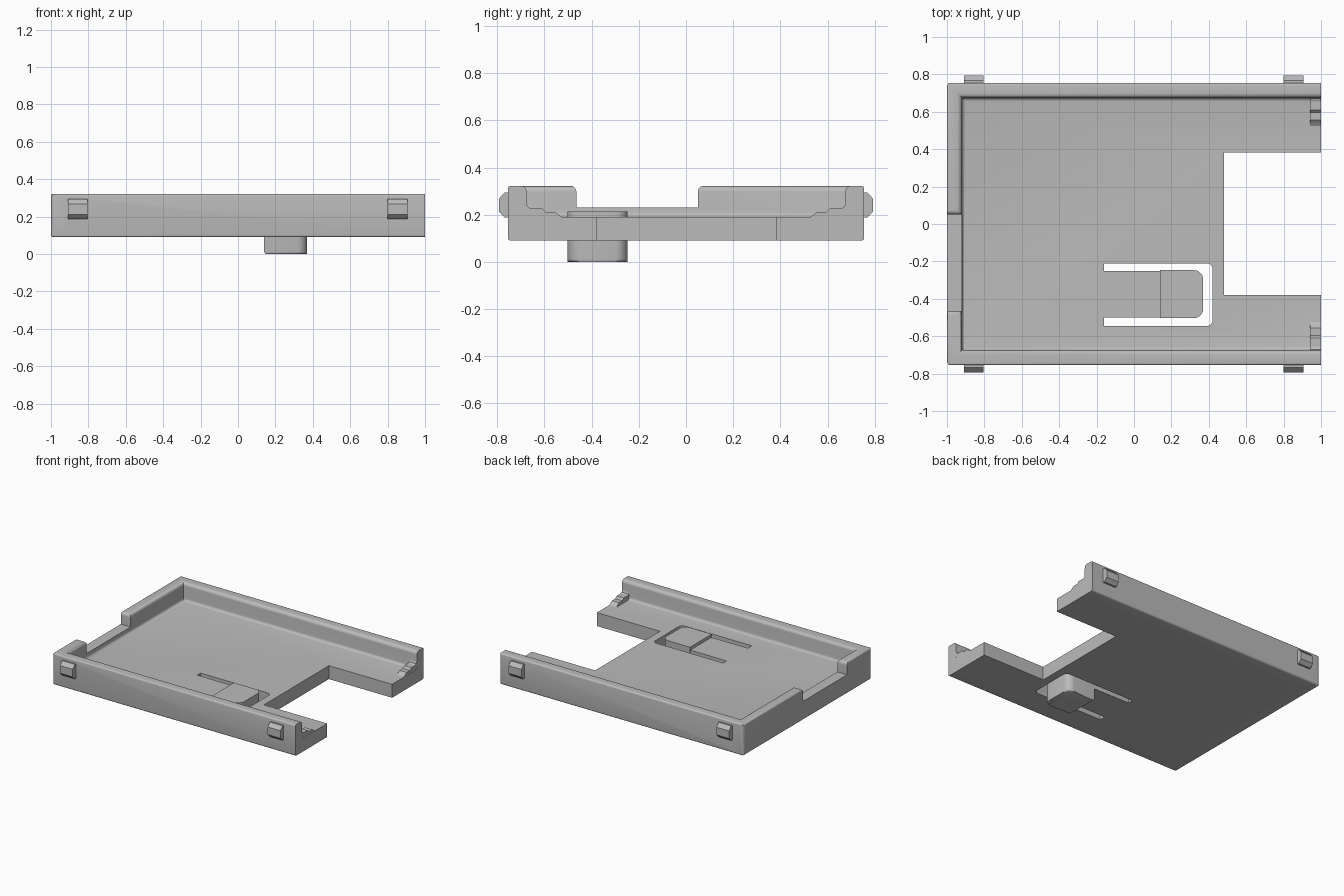
import bpy, bmesh, math

cube = bpy.data.objects.get("Cube")
if cube:
    bpy.data.objects.remove(cube, do_unlink=True)

grey = bpy.data.materials.new("plain grey")
grey.use_nodes = True
grey.diffuse_color = (0.5, 0.5, 0.5, 1)
grey.node_tree.nodes["Principled BSDF"].inputs["Base Color"].default_value = (0.5, 0.5, 0.5, 1)


def finish(name, bm):
    bmesh.ops.recalc_face_normals(bm, faces=bm.faces[:])
    mesh = bpy.data.meshes.new(name)
    bm.to_mesh(mesh)
    bm.free()
    mesh.materials.append(grey)
    ob = bpy.data.objects.new(name, mesh)
    bpy.context.collection.objects.link(ob)
    return ob


def prism_bm(points, axis, lo, hi):
    """Extrude a 2D outline along x (outline in y, z) or z (outline in x, y)."""
    bm = bmesh.new()
    rings = []
    for t in (lo, hi):
        rings.append([bm.verts.new((t, a, b) if axis == "x" else (a, b, t)) for a, b in points])
        bm.faces.new(rings[-1])
    n = len(points)
    for i in range(n):
        j = (i + 1) % n
        bm.faces.new((rings[0][i], rings[0][j], rings[1][j], rings[1][i]))
    return bm


def prism(name, points, axis, lo, hi):
    return finish(name, prism_bm(points, axis, lo, hi))


def arc(cx, cy, r, start, end, steps=6):
    angles = [math.radians(start + (end - start) * i / steps) for i in range(steps + 1)]
    return [(cx + r * math.cos(a), cy + r * math.sin(a)) for a in angles]


def activate(ob):
    bpy.ops.object.select_all(action="DESELECT")
    ob.select_set(True)
    bpy.context.view_layer.objects.active = ob


def combine(ob, other, operation):
    mod = ob.modifiers.new("cut", "BOOLEAN")
    mod.operation, mod.solver, mod.object = operation, "EXACT", other
    activate(ob)
    bpy.ops.object.modifier_apply(modifier=mod.name)
    bpy.data.objects.remove(other, do_unlink=True)


def smooth(ob):
    activate(ob)
    bpy.ops.object.shade_smooth_by_angle(angle=math.radians(35))


W, BASE, FLOOR, TOP = 0.755, 0.09, 0.19, 0.322

# Tray: rim profile (inset, height) swept around three sides, closed by the floor
rim = [(0.1, BASE)] + arc(0.012, BASE + 0.012, 0.012, 270, 180, 4)
rim += arc(0.012, TOP - 0.012, 0.012, 180, 90, 4)
rim += arc(0.055, TOP - 0.025, 0.025, 90, 0)
rim += arc(0.1, FLOOR + 0.02, 0.02, 180, 270, 4)
bm = bmesh.new()
rings = []
for x, side, turn in ((1, -1, 0), (-1, -1, 1), (-1, 1, 1), (1, 1, 0)):
    rings.append([bm.verts.new((x + turn * d, side * (W - d), z)) for d, z in rim])
for r0, r1 in zip(rings, rings[1:]):
    for i in range(len(rim) - 1):
        bm.faces.new((r0[i], r0[i + 1], r1[i + 1], r1[i]))
bm.faces.new([r[0] for r in rings])
bm.faces.new([r[-1] for r in rings])
bm.faces.new(rings[0] + rings[3][::-1])
tray = finish("tray", bm)

# Rounded outer corners
R = 0.02
outline = [(1.1, -W - 0.1), (1.1, W + 0.1), (0.9, W + 0.1), (0.9, W + 0.01)]
outline = [(1.1, -W - 0.01), (1.1, W + 0.01), (-0.9, W + 0.01), (-0.9, W)]
outline += arc(-1 + R, W - R, R, 90, 180) + arc(-1 + R, -W + R, R, 180, 270)
outline += [(-0.9, -W), (-0.9, -W - 0.01)]
combine(tray, prism("corner_rounder", outline, "z", 0, 0.5), "INTERSECT")

# Rear notch through the open end
combine(tray, prism("notch_cutter", [(0.48, -0.38), (1.2, -0.38), (1.2, 0.383), (0.48, 0.383)],
                    "z", 0, 0.5), "DIFFERENCE")

# Low gap in the end wall, with rounded shoulders
y0, y1, r = -0.465, 0.05, 0.025
gap = [(y0, 0.23), (y1, 0.23)] + arc(y1 + r, TOP - r, r, 180, 90)
gap += [(y1 + r, 0.4), (y0 - r, 0.4)] + arc(y0 - r, TOP - r, r, 90, 0)
combine(tray, prism("gap_cutter", gap, "x", -1.1, -0.89), "DIFFERENCE")

# U-shaped slot that frees the spring tongue
slot = [(-0.16, -0.545)] + arc(0.39, -0.515, 0.03, 270, 360) + arc(0.39, -0.24, 0.03, 0, 90)
slot += [(-0.16, -0.21), (-0.16, -0.25)]
slot += arc(0.318, -0.302, 0.05, 90, 0) + arc(0.318, -0.448, 0.05, 0, -90)
slot += [(-0.16, -0.5)]
combine(tray, prism("slot_cutter", slot, "z", 0, 0.5), "DIFFERENCE")
smooth(tray)

# Push button carried by the tongue, raised a little above the floor
button = [(0.14, -0.503)] + arc(0.32, -0.453, 0.05, 270, 360)
button += arc(0.32, -0.297, 0.05, 0, 90) + [(0.14, -0.247)]
bm = prism_bm(button, "z", 0, 0.213)
lower = [e for e in bm.edges if all(v.co.z < 0.01 for v in e.verts)]
bmesh.ops.bevel(bm, geom=lower, offset=0.012, segments=3, profile=0.5, affect="EDGES")
smooth(finish("push_button", bm))

# Side clips and stepped end stops, mirrored front to back
clip = [(0.74, 0.295), (0.768, 0.295), (0.793, 0.268), (0.793, 0.212), (0.768, 0.187), (0.74, 0.187)]
stop = [(0.69, 0.18), (0.69, 0.245), (0.675, 0.245), (0.67, 0.232), (0.655, 0.226), (0.61, 0.226),
        (0.595, 0.212), (0.555, 0.212), (0.54, 0.2), (0.525, 0.19), (0.525, 0.18)]
for side, label in ((-1, "front"), (1, "back")):
    for x, end in ((-0.91, "right"), (0.8, "left")):
        prism(f"{label}_{end}_clip", [(side * y, z) for y, z in clip], "x", x, x + 0.105)
    prism(f"{label}_end_stop", [(side * y, z) for y, z in stop], "x", 0.94, 0.999)
